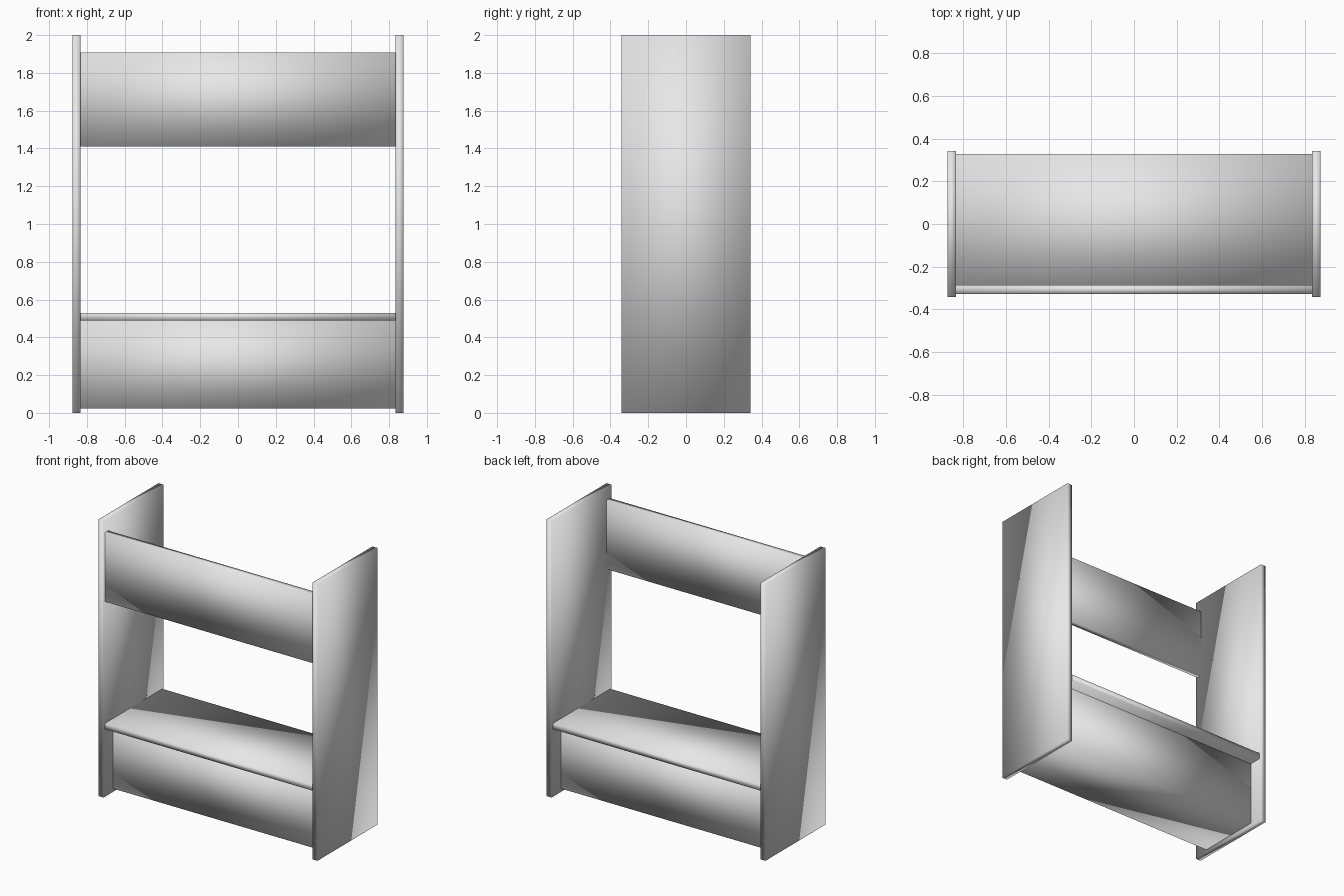
import bpy
import bmesh
from mathutils import Vector

cube = bpy.data.objects.get("Cube")
if cube:
    bpy.data.objects.remove(cube, do_unlink=True)

grey = bpy.data.materials.new("plain grey")
grey.use_nodes = True
grey.diffuse_color = (0.8, 0.8, 0.8, 1)
grey.node_tree.nodes["Principled BSDF"].inputs["Base Color"].default_value = (0.8, 0.8, 0.8, 1)


def board(name, low, high):
    """Box between two opposite corners, with soft normals shared across its edges."""
    low, high = Vector(low), Vector(high)
    bm = bmesh.new()
    bmesh.ops.create_cube(bm, size=1)
    bmesh.ops.scale(bm, vec=high - low, verts=bm.verts)
    for face in bm.faces:
        face.smooth = True
    mesh = bpy.data.meshes.new(name)
    bm.to_mesh(mesh)
    bm.free()
    mesh.materials.append(grey)
    obj = bpy.data.objects.new(name, mesh)
    obj.location = (low + high) / 2
    bpy.context.collection.objects.link(obj)
    return obj


OUTER, INNER = 0.875, 0.835   # outer and inner faces of the side panels
DEPTH = 0.342                 # half depth of the side panels
SHELF = 0.327                 # half depth of the shelf

# Side panels
board("left_side_panel", (INNER, -DEPTH, 0), (OUTER, DEPTH, 2))
board("right_side_panel", (-OUTER, -DEPTH, 0), (-INNER, DEPTH, 2))

# Upper board along the front
board("upper_front_board", (-INNER, -SHELF, 1.41), (INNER, -SHELF + 0.04, 1.908))

# Shelf overhanging the recessed base
board("shelf", (-INNER, -SHELF, 0.488), (INNER, SHELF, 0.53))
board("base_box", (-INNER, -0.235, 0.024), (INNER, 0.235, 0.488))
